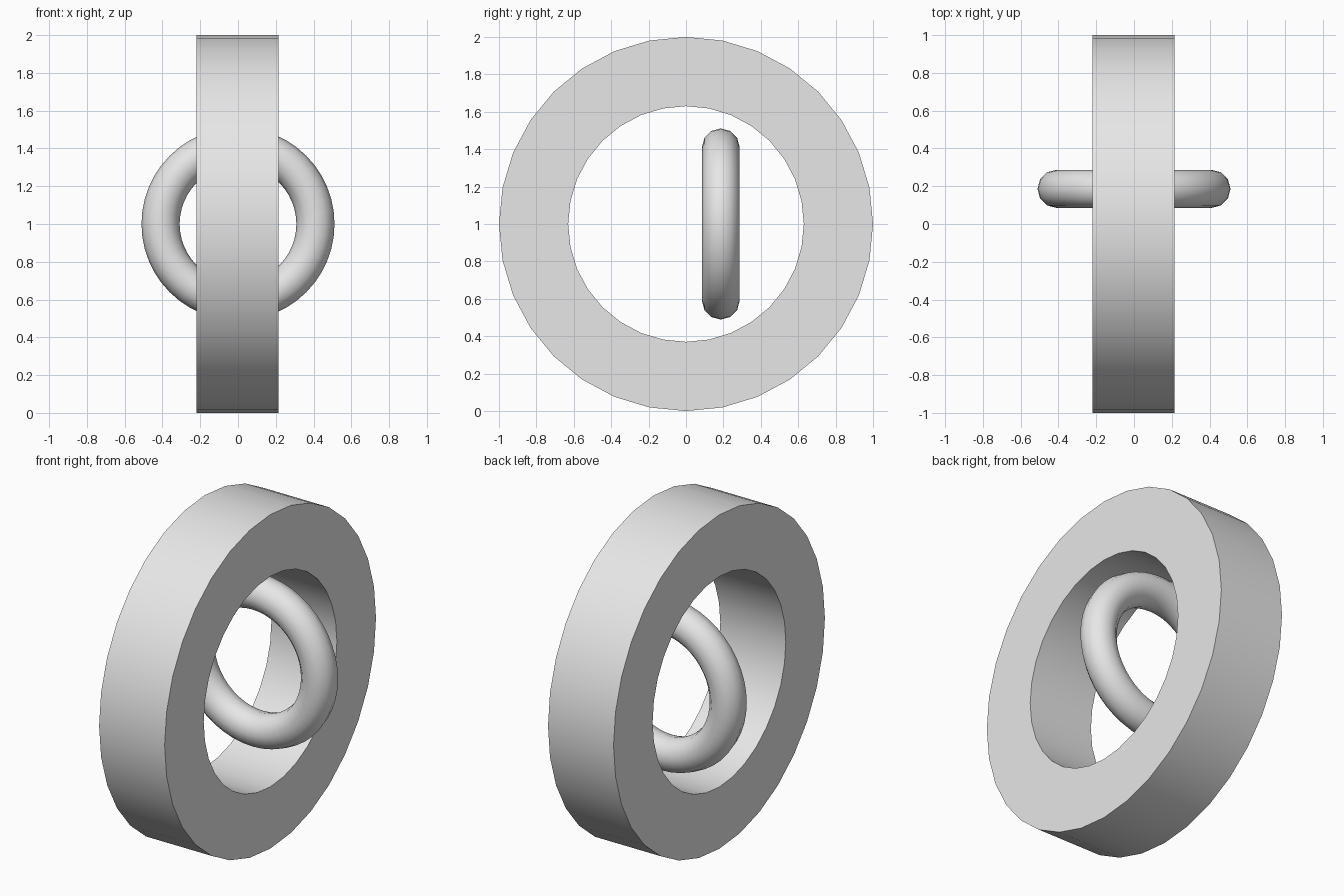
import bpy
import bmesh
from math import radians, pi
from mathutils import Matrix, Vector

cube = bpy.data.objects.get("Cube")
if cube:
    bpy.data.objects.remove(cube, do_unlink=True)

grey = bpy.data.materials.new("light grey")
grey.use_nodes = True
colour = (0.8, 0.8, 0.8, 1)
grey.diffuse_color = colour
grey.node_tree.nodes["Principled BSDF"].inputs["Base Color"].default_value = colour


def make_band(name, outer, inner, left, right, height, sides):
    """Spin a rectangular section around the x axis."""
    bm = bmesh.new()
    corners = [(left, outer), (right, outer), (right, inner), (left, inner)]
    verts = [bm.verts.new((x, 0, r)) for x, r in corners]
    edges = [bm.edges.new((verts[i], verts[(i + 1) % 4])) for i in range(4)]
    bmesh.ops.spin(bm, geom=verts + edges, cent=(0, 0, 0), axis=(1, 0, 0),
                   angle=2 * pi, steps=sides, use_merge=True)
    bmesh.ops.remove_doubles(bm, verts=bm.verts[:], dist=0.0001)
    bmesh.ops.recalc_face_normals(bm, faces=bm.faces[:])
    bmesh.ops.translate(bm, verts=bm.verts[:], vec=(0, 0, height))
    mesh = bpy.data.meshes.new(name)
    bm.to_mesh(mesh)
    bm.free()
    obj = bpy.data.objects.new(name, mesh)
    bpy.context.collection.objects.link(obj)
    return obj


def finish(obj, angle):
    bpy.ops.object.select_all(action="DESELECT")
    obj.select_set(True)
    bpy.context.view_layer.objects.active = obj
    bpy.ops.object.shade_smooth_by_angle(angle=radians(angle))
    obj.data.materials.append(grey)


# Wide outer band, axis along x
finish(make_band("outer_band", 1.0, 0.63, -0.22, 0.214, 1.0, 32), 30)

# Round inner ring, axis along y, set towards the back
bpy.ops.mesh.primitive_torus_add(major_radius=0.41, minor_radius=0.101,
                                 major_segments=48, minor_segments=12)
ring = bpy.context.object
ring.name = "inner_ring"
ring.data.transform(Matrix.Translation(Vector((0, 0.186, 1.0)))
                    @ Matrix.Rotation(pi / 2, 4, "X"))
finish(ring, 40)
